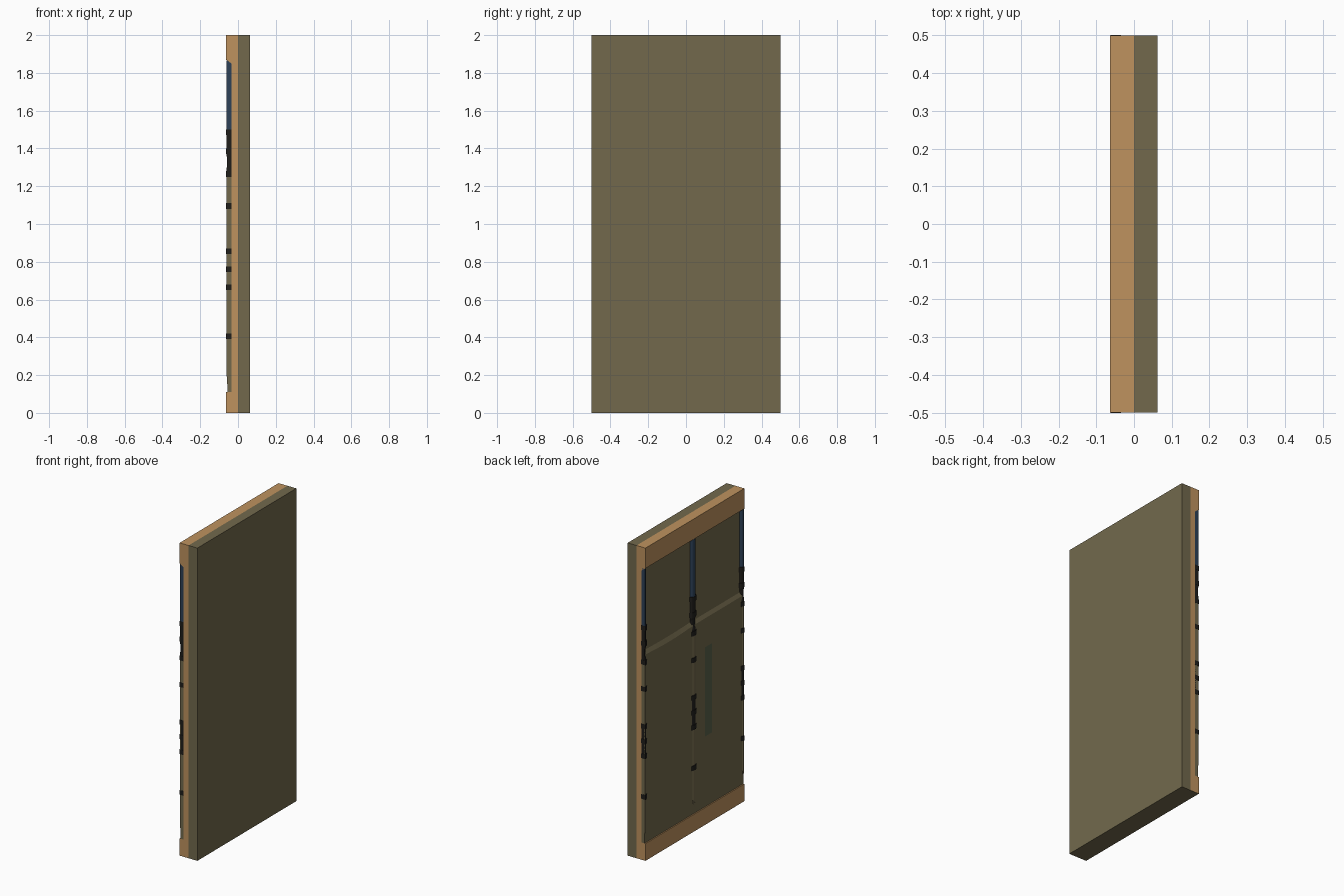
import bpy, bmesh, math

if "Cube" in bpy.data.objects:
    bpy.data.objects.remove(bpy.data.objects["Cube"])


def mat(name, r, g, b):
    m = bpy.data.materials.new(name)
    m.diffuse_color = (r, g, b, 1)
    m.use_nodes = True
    m.node_tree.nodes["Principled BSDF"].inputs["Base Color"].default_value = m.diffuse_color
    return m


PLASTER = mat("olive_plaster", 0.168, 0.141, 0.073)
WOOD = mat("tan_wood", 0.52, 0.29, 0.114)
BLUE = mat("dark_blue", 0.026, 0.052, 0.095)
DARK = mat("dark_metal", 0.014, 0.013, 0.011)
GREEN = mat("dull_green", 0.10, 0.12, 0.066)

BACK = -0.034     # decorated layer starts here
LOWER = -0.056    # lower panel surface
UPPER = -0.044    # upper panel surface
FRONT = -0.063    # outermost surface of the decorated side


def loft(name, rings, material):
    """Skin a list of equal-length vertex rings and cap both ends."""
    bm = bmesh.new()
    vs = [[bm.verts.new(p) for p in ring] for ring in rings]
    n = len(rings[0])
    for a, b in zip(vs, vs[1:]):
        for i in range(n):
            j = (i + 1) % n
            bm.faces.new((a[i], a[j], b[j], b[i]))
    bm.faces.new(vs[0])
    bm.faces.new(vs[-1])
    bmesh.ops.recalc_face_normals(bm, faces=bm.faces)
    me = bpy.data.meshes.new(name)
    bm.to_mesh(me)
    bm.free()
    me.materials.append(material)
    ob = bpy.data.objects.new(name, me)
    bpy.context.collection.objects.link(ob)
    return ob


def rail(name, profile, y0, y1, material):
    """Extrude an (x, z) profile along y."""
    return loft(name, [[(x, y, z) for x, z in profile] for y in (y0, y1)], material)


def box(name, x0, x1, y0, y1, z0, z1, material):
    return rail(name, [(x0, z0), (x1, z0), (x1, z1), (x0, z1)], y0, y1, material)


def post_part(name, y, sections, material, limit=0.5):
    """Rounded post; sections are (z, half width, front x)."""
    rings = []
    for z, w, front in sections:
        ring = []
        for i in range(9):
            a = math.pi * i / 8
            # squared-off arc keeps the sides steep
            c, s = math.cos(a), math.sin(a) ** 0.6 if 0 < i < 8 else 0
            ring.append((BACK + (front - BACK) * s, max(-limit, min(limit, y + w * c)), z))
        rings.append(ring)
    return loft(name, rings, material)


# Main slabs
box("plaster_wall", 0, 0.0625, -0.5, 0.5, 0, 2, PLASTER)
core = box("wood_core", -0.035, 0, -0.5, 0.5, 0, 2, WOOD)

# Wooden top and bottom bands
rail("top_band", [(-0.035, 2), (FRONT, 2), (FRONT, 1.87), (-0.035, 1.85)], -0.5, 0.5, WOOD)
band = rail("bottom_band", [(-0.035, 0), (FRONT, 0), (FRONT, 0.11), (-0.035, 0.11)], -0.5, 0.5, WOOD)

# Undersides share the plaster colour
for ob in (core, band):
    ob.data.materials.append(PLASTER)
    for f in ob.data.polygons:
        if f.normal.z < -0.9:
            f.material_index = 1

# Panels: the upper one sits deeper, with a sagging sloped lip on the lower one
for side, y0, y1, sag in (("left", 0.0, 0.4995, 0.01), ("right", -0.4995, 0.0, 0.0)):
    box(side + "_lower_panel", LOWER, BACK, y0, y1, 0.11, 1.29, PLASTER)
    box(side + "_upper_panel", UPPER, BACK, y0, y1, 1.345, 1.855, PLASTER)
    rings = []
    for i in range(9):
        t = i / 8
        y = y0 + (y1 - y0) * t
        d = sag * math.sin(math.pi * t)
        rings.append([(BACK, y, 1.29), (LOWER, y, 1.29), (LOWER, y, 1.315 - d),
                      (UPPER, y, 1.338 - d * 0.5), (UPPER, y, 1.347), (BACK, y, 1.347)])
    loft(side + "_lip", rings, PLASTER)

# Faint stain on the lower panel
box("green_stain", LOWER - 0.0006, LOWER, -0.18, -0.11, 0.56, 1.13, GREEN)

# Posts with clamps at both edges and the middle
for tag, y in (("left", 0.5), ("middle", 0.0), ("right", -0.5)):
    post_part(tag + "_post_top", y, [(1.49, 0.022, -0.061), (1.866, 0.022, -0.061)], BLUE)
    post_part(tag + "_post_lower", y, [(0.13, 0.006, -0.0555), (0.20, 0.02, -0.06),
                                       (1.26, 0.022, -0.06)], PLASTER)
    post_part(tag + "_joint_upper", y, [(1.25, 0.025, -0.0615), (1.29, 0.025, -0.0615),
                                        (1.31, 0.022, -0.057), (1.35, 0.022, -0.057),
                                        (1.365, 0.025, -0.0615), (1.50, 0.025, -0.0615)], DARK)
    post_part(tag + "_joint_lower", y, [(0.65, 0.025, -0.0615), (0.87, 0.025, -0.0615)], DARK)
    for k, z in enumerate((1.485, 1.385, 1.265, 1.095, 0.855, 0.76, 0.665, 0.405)):
        post_part(f"{tag}_clamp_{k}", y, [(z - 0.015, 0.03, -0.064), (z + 0.015, 0.03, -0.064)],
                  DARK, 0.5008)
